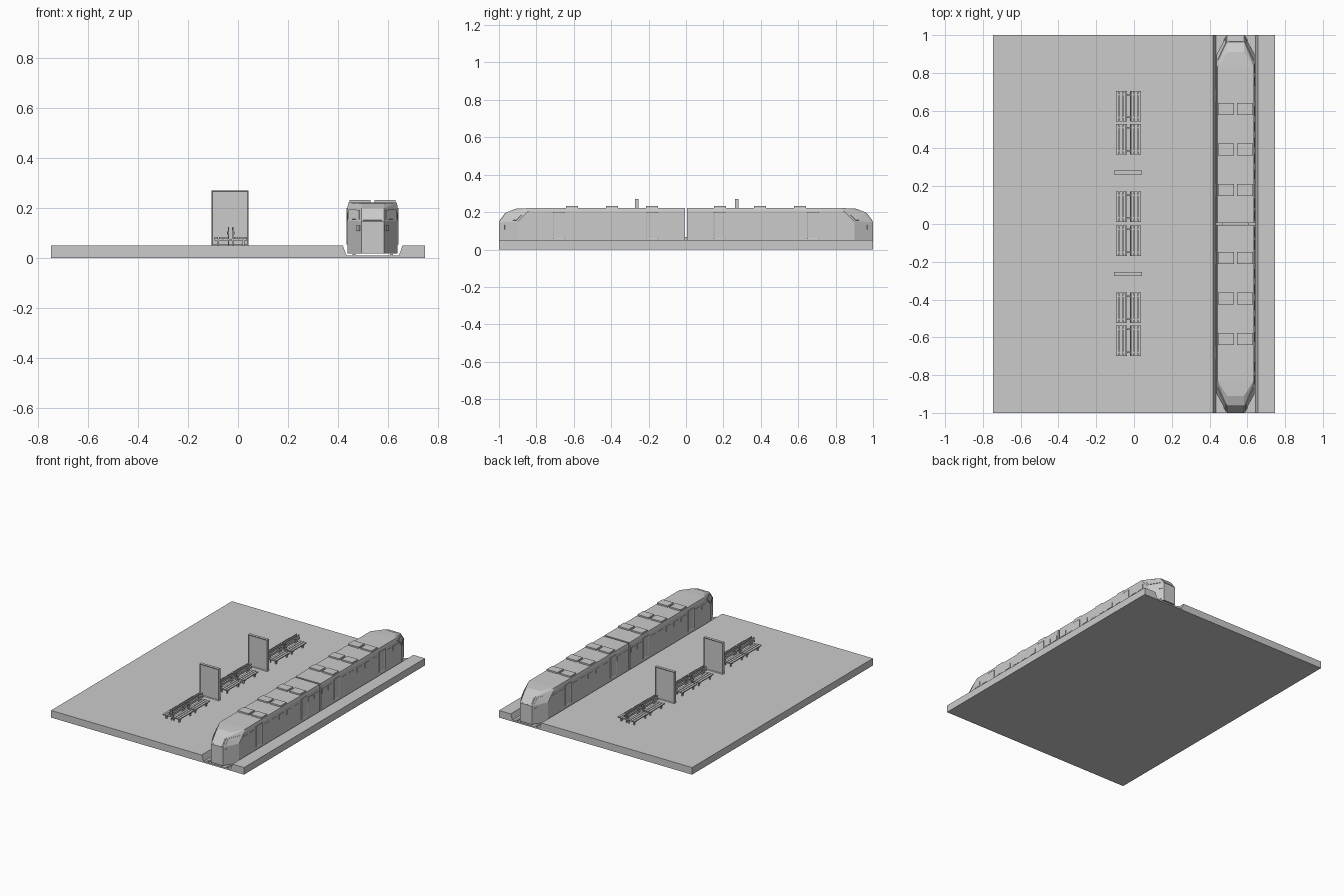
import bpy, bmesh
from mathutils import Vector

if "Cube" in bpy.data.objects:
    bpy.data.objects.remove(bpy.data.objects["Cube"])

grey = bpy.data.materials.new("plain grey")
grey.diffuse_color = (0.6, 0.6, 0.6, 1)
grey.use_nodes = True
grey.node_tree.nodes["Principled BSDF"].inputs["Base Color"].default_value = grey.diffuse_color


def finish(name, bm):
    bmesh.ops.recalc_face_normals(bm, faces=bm.faces)
    me = bpy.data.meshes.new(name)
    bm.to_mesh(me)
    bm.free()
    me.materials.append(grey)
    ob = bpy.data.objects.new(name, me)
    bpy.context.collection.objects.link(ob)
    return ob


def box(name, x, y, z, inset_axis=None, rim=0.006, depth=-0.002):
    """Box from ranges; optionally sink a panel into both faces of one axis."""
    bm = bmesh.new()
    bmesh.ops.create_cube(bm, size=1)
    for v in bm.verts:
        for i, r in enumerate((x, y, z)):
            v.co[i] = min(r) if v.co[i] < 0 else max(r)
    bm.normal_update()
    if inset_axis is not None:
        fs = [f for f in bm.faces if abs(f.normal[inset_axis]) > 0.9]
        bmesh.ops.inset_individual(bm, faces=fs, thickness=rim, depth=depth)
    return finish(name, bm)


def hull(name, pts):
    bm = bmesh.new()
    for p in pts:
        bm.verts.new(p)
    bmesh.ops.convex_hull(bm, input=bm.verts)
    loose = [v for v in bm.verts if not v.link_faces]
    bmesh.ops.delete(bm, geom=loose, context='VERTS')
    bmesh.ops.dissolve_limit(bm, angle_limit=0.02, verts=bm.verts, edges=bm.edges)
    return finish(name, bm)


def extrude_y(name, profile, y0, y1):
    bm = bmesh.new()
    f = bm.faces.new([bm.verts.new((x, y0, z)) for x, z in profile])
    ext = bmesh.ops.extrude_face_region(bm, geom=[f])
    for v in ext["geom"]:
        if isinstance(v, bmesh.types.BMVert):
            v.co.y = y1
    return finish(name, bm)


def plate(name, quad, shrink, lift=0.003):
    """Thin plate lying on a sloped facet of the nose."""
    q = [Vector(p) for p in quad]
    c = sum(q, Vector()) / 4
    n = (q[2] - q[0]).cross(q[3] - q[1]).normalized()
    if n.dot(c - Vector((CX, 0, 0.1))) < 0:
        n.negate()
    q = [c + (p - c) * shrink for p in q]
    return hull(name, [p - n * lift for p in q] + [p + n * lift for p in q])


CX, W, NW = 0.538, 0.1, 0.045    # train centre, half width, nose half width

# Platform with track trench
extrude_y("platform", [(-0.747, 0), (0.747, 0), (0.747, 0.05), (0.657, 0.05), (0.643, 0.01),
                       (0.434, 0.01), (0.419, 0.05), (-0.747, 0.05)], -1, 1)
for s in (-1, 1):
    xr = CX + s * 0.075
    box("rail", (xr - 0.006, xr + 0.006), (-1, 1), (0.009, 0.017))

# Two mirrored rail cars
for e in (-1, 1):
    def P(x, y, z):
        return (CX + x, e * y, z)

    shell = []
    for s in (-1, 1):
        shell += [P(s * W, 0.006, 0.018), P(s * W, 0.006, 0.205), P(s * (W - 0.004), 0.006, 0.222),
                  P(s * W, 0.90, 0.018), P(s * W, 0.90, 0.15), P(s * W, 0.843, 0.205),
                  P(s * (W - 0.004), 0.83, 0.222), P(s * NW, 1, 0.018), P(s * NW, 1, 0.147),
                  P(s * NW, 0.962, 0.198), P(s * NW, 0.91, 0.218)]
    hull("car_body", shell)

    # Windscreen, nose side windows, headlights
    plate("windscreen", [P(-NW, 1, 0.147), P(NW, 1, 0.147), P(NW, 0.962, 0.198),
                         P(-NW, 0.962, 0.198)], 0.85, 0.002)
    for s in (-1, 1):
        plate("nose_window", [P(s * W, 0.9, 0.15), P(s * NW, 1, 0.147),
                              P(s * NW, 0.962, 0.198), P(s * W, 0.848, 0.2)], 0.75)
        plate("headlight", [P(s * 0.062, 0.969, 0.108), P(s * 0.05, 0.991, 0.108),
                            P(s * 0.05, 0.991, 0.13), P(s * 0.062, 0.969, 0.13)], 1.0, 0.004)

        # Doors and side windows
        side = (CX + s * (W - 0.01), CX + s * (W + 0.004))
        thin = (CX + s * (W - 0.004), CX + s * (W + 0.002))
        for y in (0.180, 0.680):
            box("door", side, (e * (y - 0.032), e * (y + 0.032)), (0.055, 0.2), 0)
        for y in [0.045, 0.11] + [0.263 + 0.084 * i for i in range(5)] + [0.755, 0.825]:
            box("side_window", thin, (e * (y - 0.026), e * (y + 0.026)), (0.15, 0.182))

        # Roof units
        xc = CX + s * 0.05
        for y in (0.181, 0.395, 0.609):
            box("roof_unit", (xc - 0.042, xc + 0.042), (e * (y - 0.032), e * (y + 0.032)),
                (0.215, 0.232))

# Coupling between cars
box("coupling", (CX - 0.07, CX + 0.07), (-0.012, 0.012), (0.025, 0.068))

# Back-to-back slatted benches
BX = -0.029
for yc in (-0.618, -0.443, -0.089, 0.092, 0.449, 0.624):
    ends = (yc - 0.081, yc + 0.081)
    for s in (-1, 1):
        for i in range(3):
            x = BX + s * (0.021 + i * 0.0185)
            box("seat_slat", (x - 0.0075, x + 0.0075), ends, (0.077, 0.084))
        for z in (0.094, 0.112):
            x = BX + s * (0.013 - (z - 0.094) * 0.2)
            box("back_slat", (x - 0.0025, x + 0.0025), ends, (z, z + 0.013))
        for k in (-0.06, 0.06):
            y = (yc + k - 0.004, yc + k + 0.004)
            box("bench_bearer", (BX, BX + s * 0.064), y, (0.071, 0.077))
            box("bench_leg", (BX + s * 0.046, BX + s * 0.054), y, (0.05, 0.073))
            box("back_post", (BX + s * 0.006, BX + s * 0.011), y, (0.05, 0.123))

# Framed display boards
for y in (-0.264, 0.272):
    box("display_board", (-0.106, 0.042), (y - 0.01, y + 0.01), (0.05, 0.271), 1, 0.007, -0.004)
